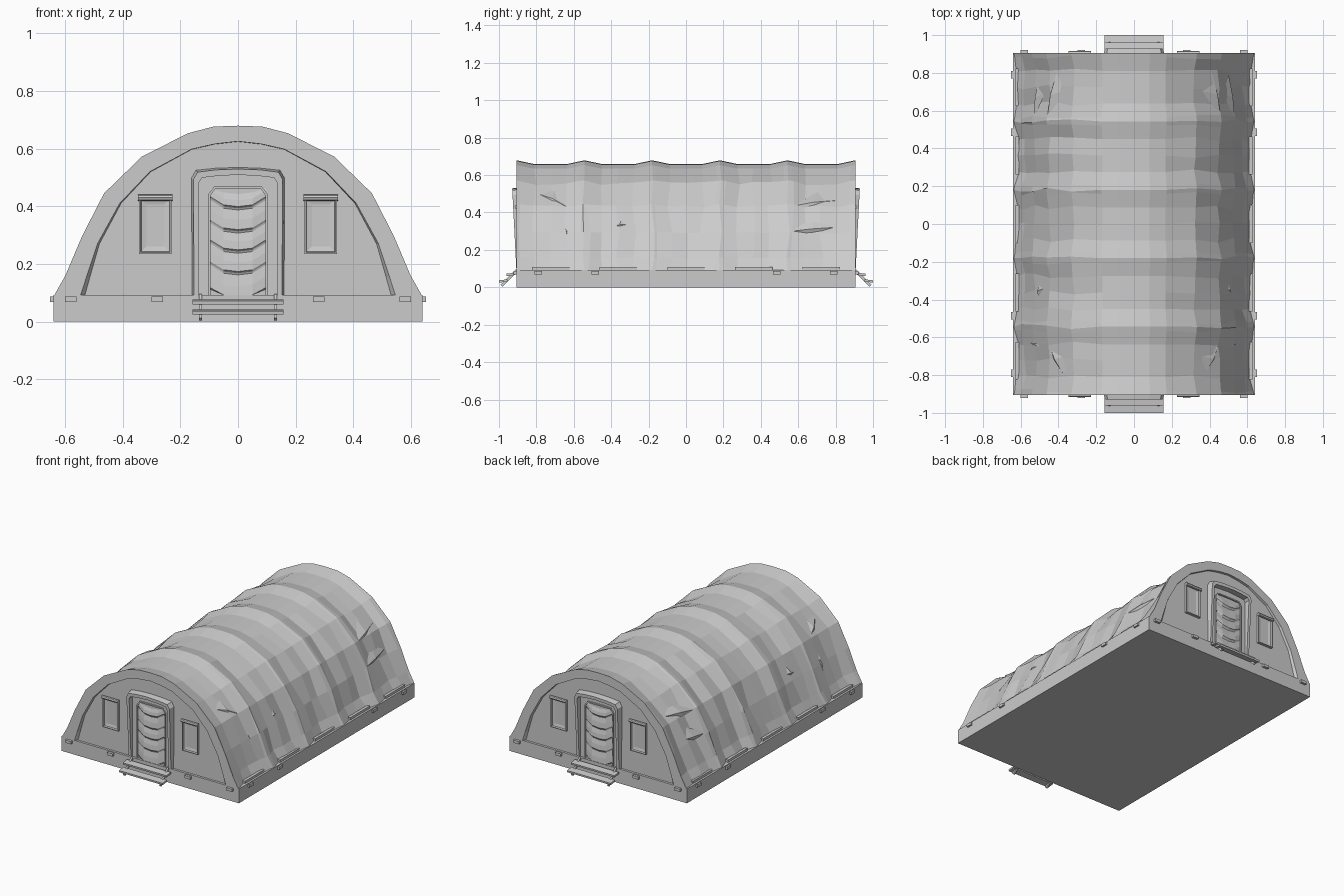
import bpy, bmesh, math, random
from mathutils import Vector, Matrix

if "Cube" in bpy.data.objects:
    bpy.data.objects.remove(bpy.data.objects["Cube"])

random.seed(4)


def mesh(name, verts, faces, mirror=(False, False)):
    me = bpy.data.meshes.new(name)
    me.from_pydata([tuple(v) for v in verts], [], faces)
    bm = bmesh.new()
    bm.from_mesh(me)
    bmesh.ops.recalc_face_normals(bm, faces=bm.faces)
    bm.to_mesh(me)
    bm.free()
    ob = bpy.data.objects.new(name, me)
    bpy.context.collection.objects.link(ob)
    if any(mirror):
        m = ob.modifiers.new("Mirror", 'MIRROR')
        m.use_axis = (mirror[0], mirror[1], False)
        m.use_mirror_merge = False
    return ob


def box(name, c, size, mirror=(False, False), tilt=0):
    bm = bmesh.new()
    bmesh.ops.create_cube(bm, size=1, matrix=Matrix.Translation(c)
                          @ Matrix.Rotation(tilt, 4, 'X') @ Matrix.Diagonal((*size, 1)))
    v = [x.co.copy() for x in bm.verts]
    f = [[x.index for x in p.verts] for p in bm.faces]
    bm.free()
    return mesh(name, v, f, mirror)


def strip(name, loops, mirror=(False, False), closed=False, cap=False):
    """Bridge successive loops of equal length, optionally filling the last."""
    n = len(loops[0])
    faces = []
    for i in range(len(loops) - 1):
        for j in range(n if closed else n - 1):
            k = (j + 1) % n
            faces.append((i*n + j, i*n + k, (i+1)*n + k, (i+1)*n + j))
    if cap:
        faces.append(tuple((len(loops) - 1)*n + j for j in range(n)))
    return mesh(name, [p for l in loops for p in l], faces, mirror)


def arch(half):
    return half + [(-x, z) for x, z in reversed(half) if x > 0]


OUTER = [(.636, .093), (.598, .16), (.54, .297), (.464, .445), (.333, .572), (.173, .653), (.085, .676), (0, .679)]
INNER = [(.545, .093), (.525, .155), (.487, .27), (.41, .41), (.305, .52), (.16, .598), (.08, .616), (0, .625)]
WALL = [(.53, .093), (.513, .155), (.48, .27), (.405, .41), (.303, .519), (.16, .597), (.08, .615), (0, .624)]
END = .905
BAY = END * 2 / 5


def shrink(p, d):
    r = Vector((p[0], p[1] - .1))
    r -= r.normalized() * d
    return r.x, r.y + .1


def sag(y):
    t = ((y + END) / BAY) % 1
    t = min(t, 1 - t)
    return .02 * min(1, t / .26)


# ground slab
box("base_platform", (0, 0, .0465), (1.28, 1.81, .093))

# canopy sagging between its ribs, with loose cloth on the sides
loops = []
for i in range(5):
    for t in (0, .06, .26, .5, .74, .94):
        loops.append(-END + (i + t) * BAY)
loops.append(END)
rows = []
for k, y in enumerate(loops):
    row = []
    for x, z in arch(OUTER):
        edge = k in (0, len(loops) - 1)
        loose = 0 if edge or z > .6 or k % 6 in (0, 1, 5) else random.uniform(-.011, .011)
        px, pz = shrink((x, z), (0 if edge else sag(y)) + loose)
        dy = 0 if edge or z > .6 or z < .1 else random.uniform(-.014, .014)
        row.append((px, y + dy, max(pz, .093)))
    rows.append(row)
strip("canopy", rows)


# slanting cloth folds on both sides
def on_side(y, z, lift):
    for (x0, z0), (x1, z1) in zip(OUTER, OUTER[1:]):
        if z0 <= z <= z1:
            x = x0 + (x1 - x0) * (z - z0) / (z1 - z0)
            px, pz = shrink((x, z), sag(y) - lift)
            return px, y, pz


FOLDS = [(-.8, .52, -.63, .44), (-.41, .33, -.3, .345), (.57, .44, .8, .48), (.55, .3, .79, .33), (-.62, .2, -.66, .4)]
for y0, z0, y1, z1 in FOLDS:
    ym, zm = (y0 + y1) / 2, (z0 + z1) / 2
    v = [on_side(y0, z0, -.004), on_side(y1, z1, -.004), on_side(ym, zm, .013),
         on_side(ym + .02, zm + .07, -.006), on_side(ym, zm - .02, -.008)]
    mesh("cloth_fold", v, [(0, 2, 3), (2, 1, 3), (0, 4, 2), (4, 1, 2)], (True, False))

# end walls: rim band, shallow reveal and recessed panel
strip("end_wall", [[(x, -y, z) for x, z in arch(p)] for p, y in
                   ((OUTER, END), (INNER, END), (WALL, .89))], (False, True), cap=True)

# hem strips at the foot of the canopy
for i in range(5):
    box("hem", (.618, -END + (i + .5) * BAY, .1), (.018, .2, .018), (True, False))


# door hood, leaning outwards towards the top
def lean(half, base):
    return [(x, -(base + .022 * (z - .093) / .43), z) for x, z in arch(half)]


D_OUT = [(.16, .093), (.162, .497), (.146, .525), (.08, .532), (0, .535)]
D_FRONT = [(.152, .093), (.155, .492), (.14, .518), (.078, .526), (0, .529)]
D_IN = [(.136, .093), (.136, .482), (.124, .499), (.072, .505), (0, .509)]
strip("door_hood", [[(x, -.888, z) for x, z in arch(D_OUT)], lean(D_FRONT, .907), lean(D_IN, .907),
                    [(x, -.888, z) for x, z in arch(D_IN)]], (False, True))

# door trim and billowing door curtain
P_OUT = [(.104, .093), (.104, .44), (.083, .468), (.04, .469), (0, .469)]
P_IN = [(.096, .093), (.096, .436), (.079, .46), (.04, .461), (0, .461)]
strip("door_trim", [[(x, -y, z) for x, z in arch(p)] for p, y in
                    ((P_OUT, .888), (P_OUT, .899), (P_IN, .899), (P_IN, .888))], (False, True))
curtain = []
levels = [.1, .19, .265, .335, .415, .47]
for a, b in zip(levels, levels[1:]):
    for z, out in ((a, .895), (a + .006, .902), ((a + b) / 2, .899), (b - .006, .892)):
        curtain.append([(x, -(out if abs(x) < .09 else .892),
                         max(.093, min(.463, z - .022 * (1 - (x / .096)**2) + (.012 if abs(x) > .09 else 0))))
                        for x in (-.096, -.05, 0, .05, .096)])
strip("door_curtain", curtain, (False, True))


# windows with sunken panes and rolled blinds
def rect(m, y, up=0):
    return [(.23 + m, y, .235 + m + up), (.343 - m, y, .235 + m + up),
            (.343 - m, y, .432 - m), (.23 + m, y, .432 - m)]


strip("window", [rect(0, -.888), rect(0, -.906), rect(.005, -.906), rect(.008, -.896),
                 rect(.026, -.892)], (True, True), closed=True, cap=True)
ring = [(math.cos(a) * .011, math.sin(a) * .011) for a in [i * math.pi / 4 for i in range(8)]]
roll = [[(x, -.905 + c * s, .43 + d * s) for c, d in ring] for x, s in
        ((.227, .01), (.227, 1), (.346, 1), (.346, .01))]
strip("window_blind_roll", roll, (True, True), closed=True)

# entrance steps at both ends
box("upper_step", (0, -.938, .069), (.314, .045, .012), (False, True), .12)
box("lower_step", (0, -.977, .034), (.314, .046, .012), (False, True), .12)
box("step_rail", (.13, -.945, .05), (.011, .118, .014), (True, True), math.radians(45))

# clamps round the platform
for x in (.28, .58):
    box("end_clamp", (x, -.909, .078), (.04, .024, .018), (True, True))
for y in (.485, .79):
    box("side_clamp", (.642, y, .078), (.018, .04, .018), (True, True))
